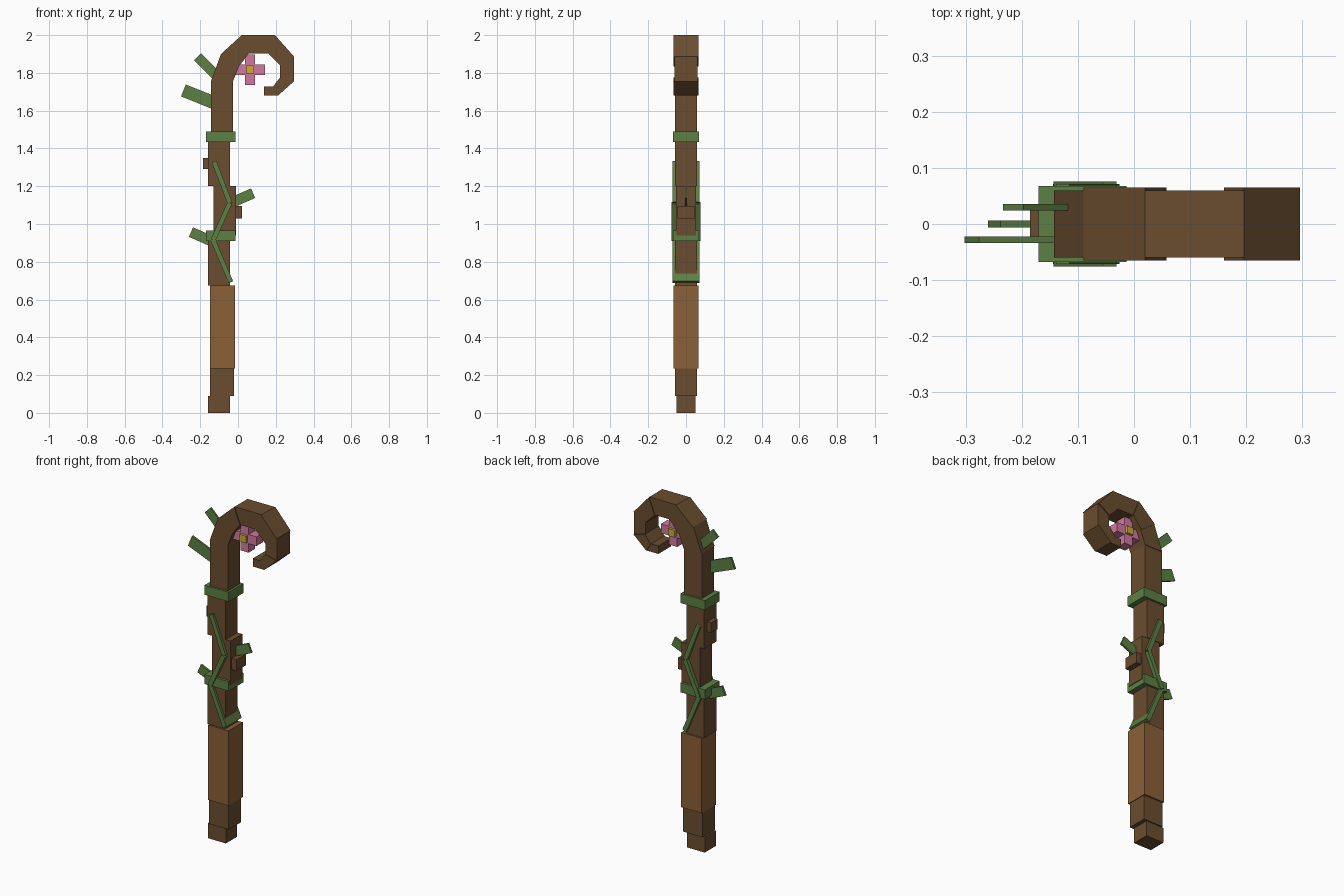
import bpy, bmesh
from mathutils import Vector

cube = bpy.data.objects.get("Cube")
if cube:
    bpy.data.objects.remove(cube, do_unlink=True)


def material(name, rgb):
    m = bpy.data.materials.new(name)
    m.use_nodes = True
    m.diffuse_color = (*rgb, 1)
    m.node_tree.nodes["Principled BSDF"].inputs["Base Color"].default_value = (*rgb, 1)
    return m


wood = material("dark wood", (0.145, 0.075, 0.029))
grip_wood = material("grip leather", (0.258, 0.115, 0.038))
green = material("leaf green", (0.109, 0.214, 0.056))
pink = material("petal pink", (0.65, 0.19, 0.35))
gold = material("flower gold", (0.62, 0.40, 0.05))


def prism(name, outline, half, mat, y=0.0):
    """Extrude an x-z outline through the depth."""
    bm = bmesh.new()
    face = bm.faces.new([bm.verts.new((x, y - half, z)) for x, z in outline])
    out = bmesh.ops.extrude_face_region(bm, geom=[face])
    moved = [v for v in out["geom"] if isinstance(v, bmesh.types.BMVert)]
    bmesh.ops.translate(bm, verts=moved, vec=(0, 2 * half, 0))
    bmesh.ops.recalc_face_normals(bm, faces=bm.faces)
    mesh = bpy.data.meshes.new(name)
    bm.to_mesh(mesh)
    bm.free()
    mesh.materials.append(mat)
    ob = bpy.data.objects.new(name, mesh)
    bpy.context.collection.objects.link(ob)
    return ob


def block(name, x0, x1, z0, z1, half, mat):
    return prism(name, [(x0, z0), (x1, z0), (x1, z1), (x0, z1)], half, mat)


def bar(name, start, end, width, half, mat, y=0.0):
    """Slanted box whose centre line runs from start to end."""
    a, b = Vector(start), Vector(end)
    d = (b - a).normalized() * width / 2
    n = Vector((-d.y, d.x))
    return prism(name, [a - n, b - n, b + n, a + n], half, mat, y)


# Shaft, stepped from side to side
block("foot", -0.158, -0.043, 0, 0.09, 0.051, wood)
block("lower_shaft", -0.148, -0.02, 0.09, 0.235, 0.058, wood)
block("grip", -0.149, -0.016, 0.235, 0.675, 0.067, grip_wood)
block("shaft_low", -0.158, -0.043, 0.675, 0.94, 0.057, wood)
block("shaft_middle", -0.13, -0.01, 0.94, 1.2, 0.054, wood)
block("shaft_high", -0.158, -0.043, 1.2, 1.44, 0.057, wood)
block("shaft_top", -0.143, -0.026, 1.44, 1.757, 0.057, wood)

# Crook, one faceted segment at a time
outer = [(-0.143, 1.757), (-0.09, 1.9), (0.02, 2), (0.196, 2),
         (0.296, 1.887), (0.296, 1.755), (0.212, 1.68), (0.138, 1.68)]
inner = [(-0.026, 1.757), (0.005, 1.835), (0.058, 1.903), (0.16, 1.903),
         (0.222, 1.84), (0.222, 1.775), (0.185, 1.727), (0.138, 1.727)]
for i in range(len(outer) - 1):
    prism(f"crook_segment_{i + 1}", [outer[i], outer[i + 1], inner[i + 1], inner[i]],
          0.065 if i % 2 else 0.06, wood)

# Knots in the wood
block("knot_right", -0.185, -0.14, 1.29, 1.35, 0.03, wood)
block("knot_left", -0.03, 0.022, 1.03, 1.095, 0.045, wood)

# Vine bands and the zigzag vine passing through the shaft
for name, z in (("upper_band", 1.435), ("lower_band", 0.91)):
    block(name, -0.17, -0.013, z, z + 0.056, 0.068, green)
vine = [(-0.127, 1.33), (-0.043, 1.112), (-0.132, 0.915), (-0.038, 0.692)]
for i in range(3):
    bar(f"vine_{i + 1}", vine[i], vine[i + 1], 0.026, 0.076 if i == 1 else 0.071, green)

# Leaves
bar("leaf_1", (-0.289, 1.707), (-0.11, 1.635), 0.068, 0.006, green, -0.028)
bar("leaf_2", (-0.215, 1.885), (-0.1, 1.77), 0.052, 0.006, green, 0.03)
bar("leaf_3", (-0.249, 0.957), (-0.13, 0.905), 0.055, 0.006, green)
bar("leaf_4", (-0.03, 1.115), (0.08, 1.163), 0.055, 0.006, green)

# Flower hanging inside the crook
fx, fz = 0.063, 1.817
for i, (dx, dz) in enumerate(((1, 0), (-1, 0), (0, 1), (0, -1))):
    x, z = fx + dx * 0.052, fz + dz * 0.053
    block(f"petal_{i + 1}", x - 0.027, x + 0.027, z - 0.027, z + 0.027, 0.03, pink)
block("flower_heart", fx - 0.027, fx + 0.027, fz - 0.027, fz + 0.027, 0.03, pink)
block("flower_centre", fx - 0.021, fx + 0.021, fz - 0.021, fz + 0.021, 0.045, gold)
